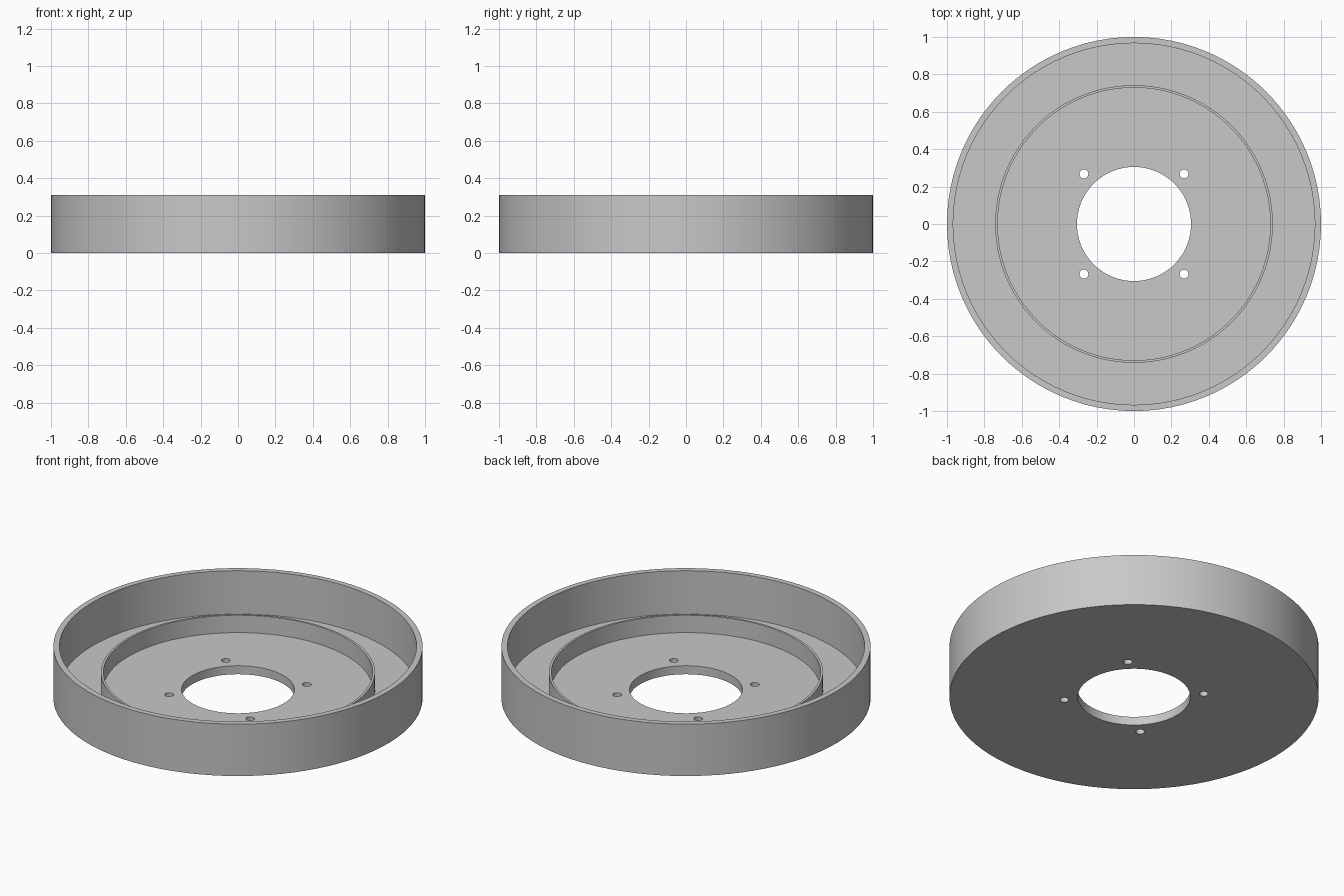
import bpy, bmesh, math

cube = bpy.data.objects.get("Cube")
if cube:
    bpy.data.objects.remove(cube, do_unlink=True)

SIDES = 96
HEIGHT, FLOOR, RING_TOP = 0.31, 0.051, 0.155

grey = bpy.data.materials.new("plain_grey")
grey.use_nodes = True
colour = (0.58, 0.58, 0.58, 1)
grey.diffuse_color = colour
grey.node_tree.nodes["Principled BSDF"].inputs["Base Color"].default_value = colour


def add_object(name, bm):
    bmesh.ops.recalc_face_normals(bm, faces=bm.faces)
    mesh = bpy.data.meshes.new(name)
    bm.to_mesh(mesh)
    bm.free()
    mesh.materials.append(grey)
    obj = bpy.data.objects.new(name, mesh)
    bpy.context.collection.objects.link(obj)
    return obj


def lathe(name, profile):
    """Turn a closed (radius, z) profile around the z axis."""
    bm = bmesh.new()
    verts = [bm.verts.new((r, 0, z)) for r, z in profile]
    edges = [bm.edges.new((verts[i - 1], verts[i])) for i in range(len(verts))]
    bmesh.ops.spin(bm, geom=verts + edges, axis=(0, 0, 1), cent=(0, 0, 0),
                   angle=math.tau, steps=SIDES, use_merge=True)
    bmesh.ops.remove_doubles(bm, verts=bm.verts, dist=1e-5)
    return add_object(name, bm)


# Round tray: base plate with centre hole, inner ring and outer wall
tray = lathe("round_tray", [
    (0.305, 0), (1, 0), (1, HEIGHT), (0.967, HEIGHT), (0.967, FLOOR),
    (0.742, FLOOR), (0.742, RING_TOP), (0.729, RING_TOP),
    (0.729, FLOOR), (0.305, FLOOR)])

# Four bolt holes drilled through the base plate
for i, (sx, sy) in enumerate([(1, 1), (-1, 1), (-1, -1), (1, -1)]):
    bm = bmesh.new()
    bmesh.ops.create_cone(bm, cap_ends=True, segments=24, radius1=0.024,
                          radius2=0.024, depth=0.3)
    bmesh.ops.translate(bm, verts=bm.verts, vec=(0.268 * sx, 0.268 * sy, 0))
    drill = add_object(f"bolt_hole_cutter_{i + 1}", bm)
    drill.hide_render = True
    drill.hide_viewport = True
    drill.display_type = 'WIRE'
    cut = tray.modifiers.new(f"bolt_hole_{i + 1}", 'BOOLEAN')
    cut.operation = 'DIFFERENCE'
    cut.solver = 'EXACT'
    cut.object = drill

# Smooth round walls with crisp rims
bpy.context.view_layer.objects.active = tray
tray.select_set(True)
bpy.ops.object.shade_smooth_by_angle(angle=math.radians(30))
